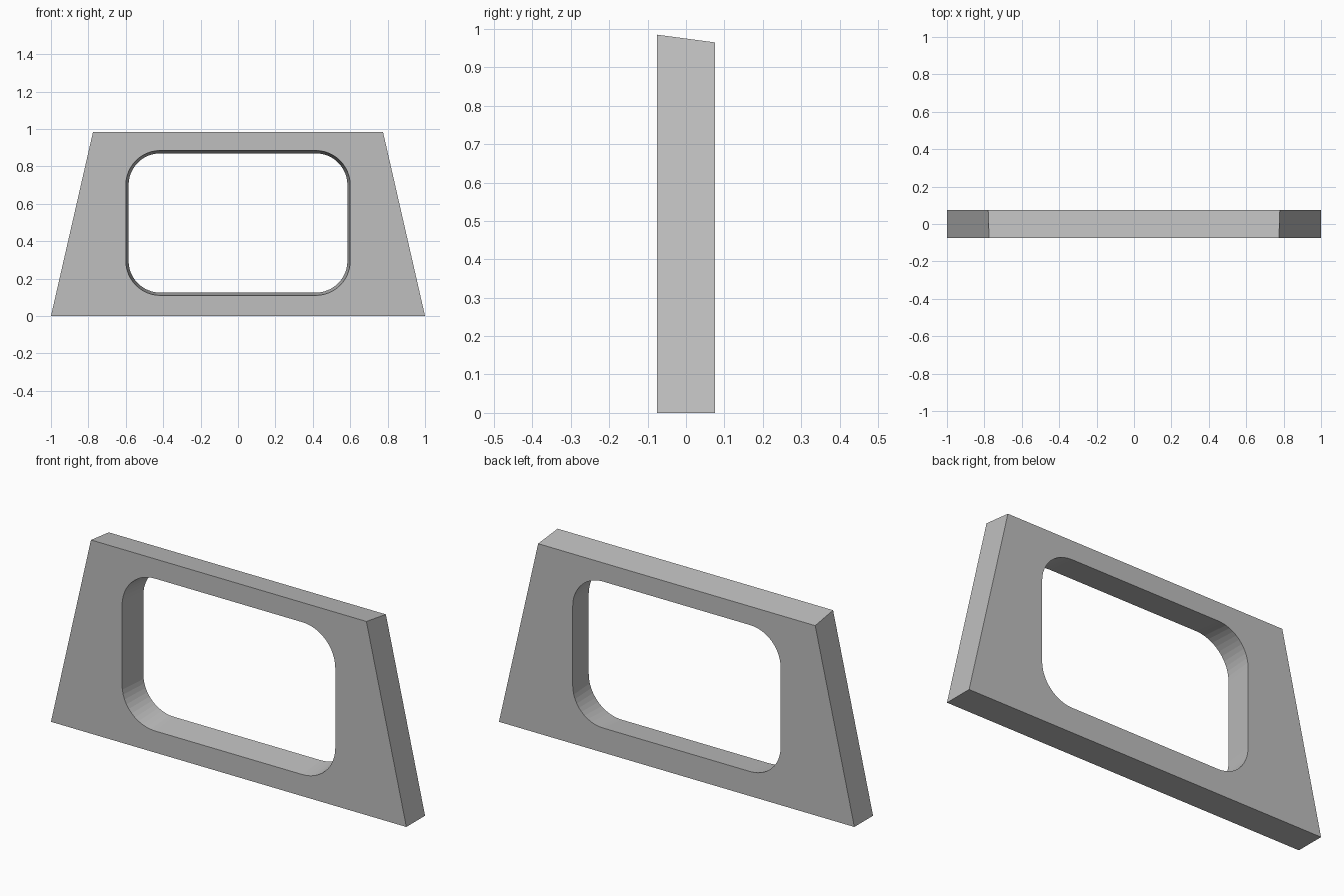
import bpy, bmesh
from math import cos, sin, pi

cube = bpy.data.objects.get("Cube")
if cube:
    bpy.data.objects.remove(cube, do_unlink=True)

grey = bpy.data.materials.new("plain grey")
grey.use_nodes = True
colour = (0.52, 0.52, 0.52, 1)
grey.diffuse_color = colour
grey.node_tree.nodes["Principled BSDF"].inputs["Base Color"].default_value = colour

SEGMENTS = 12          # facets per rounded corner
HALF_DEPTH = 0.075
SLOPE = 0.225 / 0.985  # inward lean of the sides
CENTRE_X, LOW_Z, HIGH_Z = 0.415, 0.295, 0.70  # corner arc centres

bm = bmesh.new()


def face_loops(y, top, radius):
    """Outer corners and the matching rounded opening arcs at depth y."""
    half_top = 1 - SLOPE * top
    outer = [bm.verts.new((x, y, z)) for x, z in
             ((half_top, top), (-half_top, top), (-1, 0), (1, 0))]
    arcs = []
    for i, (sx, cz) in enumerate(((1, HIGH_Z), (-1, HIGH_Z), (-1, LOW_Z), (1, LOW_Z))):
        angles = [(i + k / SEGMENTS) * pi / 2 for k in range(SEGMENTS + 1)]
        arcs.append([bm.verts.new((sx * CENTRE_X + radius * cos(a), y,
                                   cz + radius * sin(a))) for a in angles])
    return outer, arcs


front = face_loops(-HALF_DEPTH, 0.985, 0.185)
back = face_loops(HALF_DEPTH, 0.965, 0.17)

# Flat front and back around the opening
for outer, arcs in (front, back):
    for i in range(4):
        j = (i + 1) % 4
        for a, b in zip(arcs[i], arcs[i][1:]):
            bm.faces.new((outer[i], b, a))
        bm.faces.new((outer[i], outer[j], arcs[j][0], arcs[i][-1]))


# Outer rim and tapered opening wall
def bridge(a, b):
    for i in range(len(a)):
        j = (i + 1) % len(a)
        bm.faces.new((a[i], a[j], b[j], b[i]))


bridge(front[0], back[0])
bridge(sum(front[1], []), sum(back[1], []))
bmesh.ops.recalc_face_normals(bm, faces=bm.faces)

mesh = bpy.data.meshes.new("window_frame")
bm.to_mesh(mesh)
bm.free()
mesh.materials.append(grey)
frame = bpy.data.objects.new("window_frame", mesh)
bpy.context.collection.objects.link(frame)
